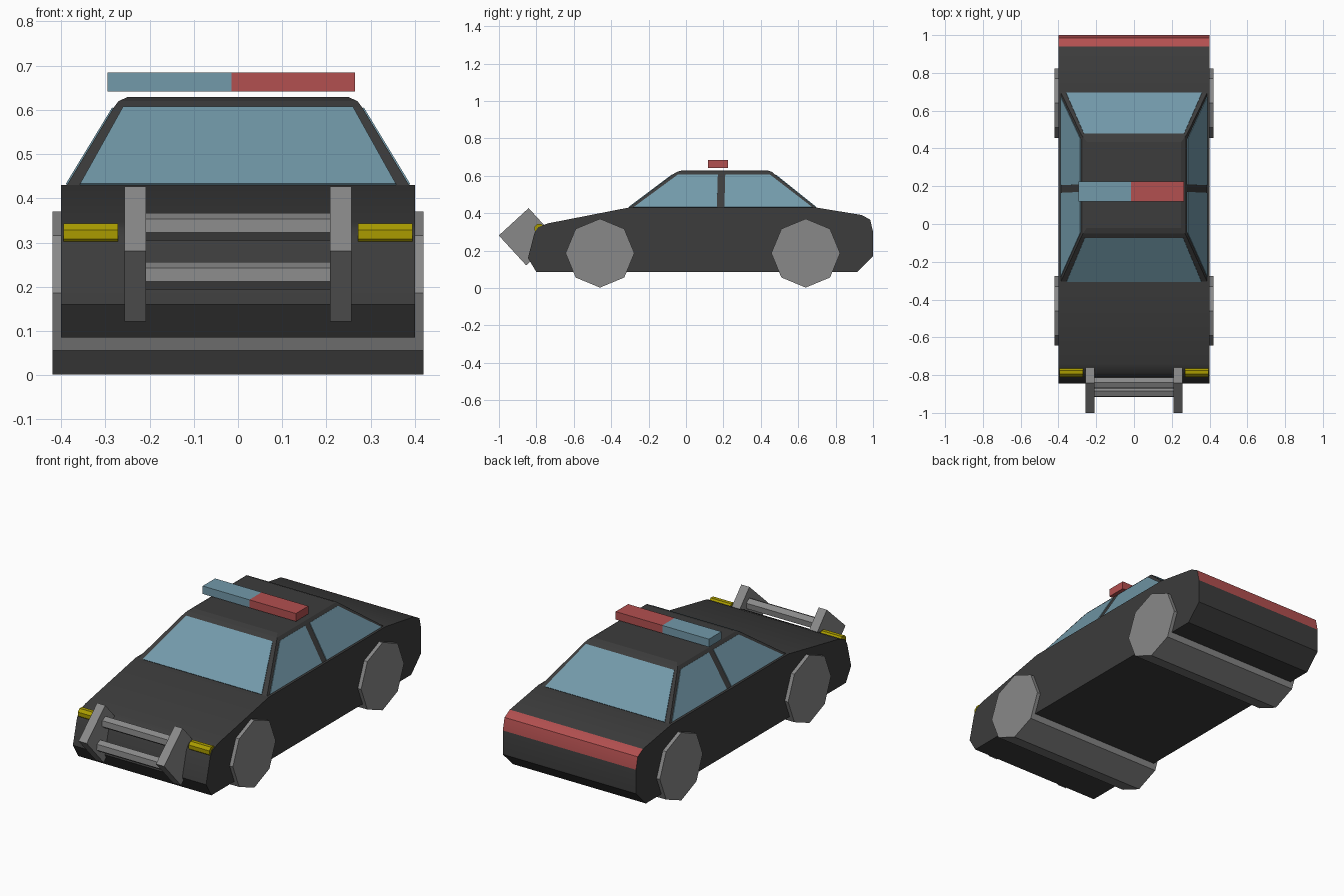
import bpy, bmesh, math
from mathutils import Matrix

if "Cube" in bpy.data.objects:
    bpy.data.objects.remove(bpy.data.objects["Cube"])


def material(name, rgb):
    m = bpy.data.materials.new(name)
    m.diffuse_color = (*rgb, 1)
    m.use_nodes = True
    m.node_tree.nodes["Principled BSDF"].inputs["Base Color"].default_value = m.diffuse_color
    return m


BLACK = material("black_paint", (0.045, 0.045, 0.045))
GREY = material("grey_metal", (0.25, 0.25, 0.25))
GLASS = material("blue_glass", (0.17, 0.32, 0.40))
RED = material("red_lens", (0.45, 0.08, 0.08))
YELLOW = material("yellow_lens", (0.40, 0.33, 0.0))


def make(name, verts, faces, *mats):
    me = bpy.data.meshes.new(name)
    me.from_pydata(verts, [], faces)
    bm = bmesh.new()
    bm.from_mesh(me)
    bmesh.ops.recalc_face_normals(bm, faces=bm.faces)
    bm.to_mesh(me)
    bm.free()
    for m in mats:
        me.materials.append(m)
    ob = bpy.data.objects.new(name, me)
    bpy.context.collection.objects.link(ob)
    return ob


def loft(name, rings, *mats):
    """Skin matching closed rings and cap both ends."""
    n = len(rings[0])
    verts = [p for r in rings for p in r]
    faces = [(k * n + i, k * n + (i + 1) % n, (k + 1) * n + (i + 1) % n, (k + 1) * n + i)
             for k in range(len(rings) - 1) for i in range(n)]
    faces += [tuple(range(n)), tuple(range(len(verts) - n, len(verts)))]
    return make(name, verts, faces, *mats)


def extrude_x(name, profile, x0, x1, *mats):
    """Extrude a (y, z) profile across x."""
    return loft(name, [[(x, y, z) for y, z in profile] for x in (x0, x1)], *mats)


def ngon(y, z, r, sides, turn=0):
    return [(y + r * math.cos(turn + math.tau * i / sides),
             z + r * math.sin(turn + math.tau * i / sides)) for i in range(sides)]


def smooth(ob, angle):
    bpy.ops.object.select_all(action='DESELECT')
    ob.select_set(True)
    bpy.context.view_layer.objects.active = ob
    bpy.ops.object.shade_smooth_by_angle(angle=math.radians(angle))


# Lower body: side profile across the full width, red strip along the tail
profile = [(-0.80, 0.085), (-0.845, 0.16), (-0.81, 0.295), (-0.79, 0.325), (-0.74, 0.345),
           (-0.305, 0.43), (0.695, 0.43), (0.94, 0.39), (0.985, 0.365), (1.0, 0.30),
           (1.0, 0.17), (0.915, 0.085)]
body = extrude_x("lower_body", profile, -0.40, 0.40, BLACK, RED)
for f in body.data.polygons:
    c = f.center
    if abs(c.x) < 0.01 and c.y > 0.95 and c.z > 0.32:
        f.material_index = 1
smooth(body, 35)

# Cabin: tapering frame with a rounded roof edge
rings = [[(-w, a, z), (w, a, z), (w, b, z), (-w, b, z)] for z, w, a, b in (
    (0.43, 0.387, -0.305, 0.695), (0.607, 0.28, -0.07, 0.475),
    (0.62, 0.27, -0.05, 0.46), (0.629, 0.25, -0.02, 0.435))]
cabin = loft("cabin_frame", rings, BLACK)


# Windows: thin panes lying on the cabin faces
def pane(name, pts):
    ob = make(name, pts, [(0, 1, 2, 3)], GLASS)
    mod = ob.modifiers.new("thickness", 'SOLIDIFY')
    mod.thickness = 0.006
    mod.offset = 0


pane("windscreen", [(-0.357, -0.305, 0.431), (0.357, -0.305, 0.431),
                    (0.26, -0.073, 0.605), (-0.26, -0.073, 0.605)])
pane("rear_window", [(-0.36, 0.695, 0.431), (0.36, 0.695, 0.431),
                     (0.265, 0.478, 0.605), (-0.265, 0.478, 0.605)])
for side, s in (("left", -1), ("right", 1)):
    for part, ys in (("front", (-0.28, 0.165, 0.17, -0.045)),
                     ("rear", (0.205, 0.675, 0.45, 0.21))):
        pane(f"{part}_{side}_window", [(s * x, y, z) for y, (x, z) in zip(
            ys, ((0.387, 0.431), (0.387, 0.431), (0.282, 0.604), (0.282, 0.604)))])

# Wheels: octagonal rollers running right across the car
for name, y in (("front", -0.46), ("rear", 0.64)):
    extrude_x(f"{name}_wheels", ngon(y, 0.186, 0.184, 8), -0.42, 0.42, GREY)

# Roof light bar: blue and red halves
bar = [(0.118, 0.642), (0.225, 0.642), (0.225, 0.685), (0.118, 0.685)]
extrude_x("light_bar_blue", bar, -0.295, -0.015, GLASS)
extrude_x("light_bar_red", bar, -0.015, 0.265, RED)

# Headlights and bull bar side plates
for side, s in (("left", -1), ("right", 1)):
    extrude_x(f"{side}_headlight", ngon(-0.785, 0.318, 0.027, 8, math.pi / 8),
              s * 0.271, s * 0.395, YELLOW)
    extrude_x(f"{side}_bumper_plate", ngon(-0.848, 0.274, 0.153, 4, math.radians(-2.5)),
              s * 0.208, s * 0.257, GREY)

# Bull bar cross tubes
for name, y, z in (("upper", -0.842, 0.336), ("lower", -0.887, 0.225)):
    extrude_x(f"{name}_bumper_tube", ngon(y, z, 0.031, 6, math.radians(25)),
              -0.21, 0.21, GREY)
